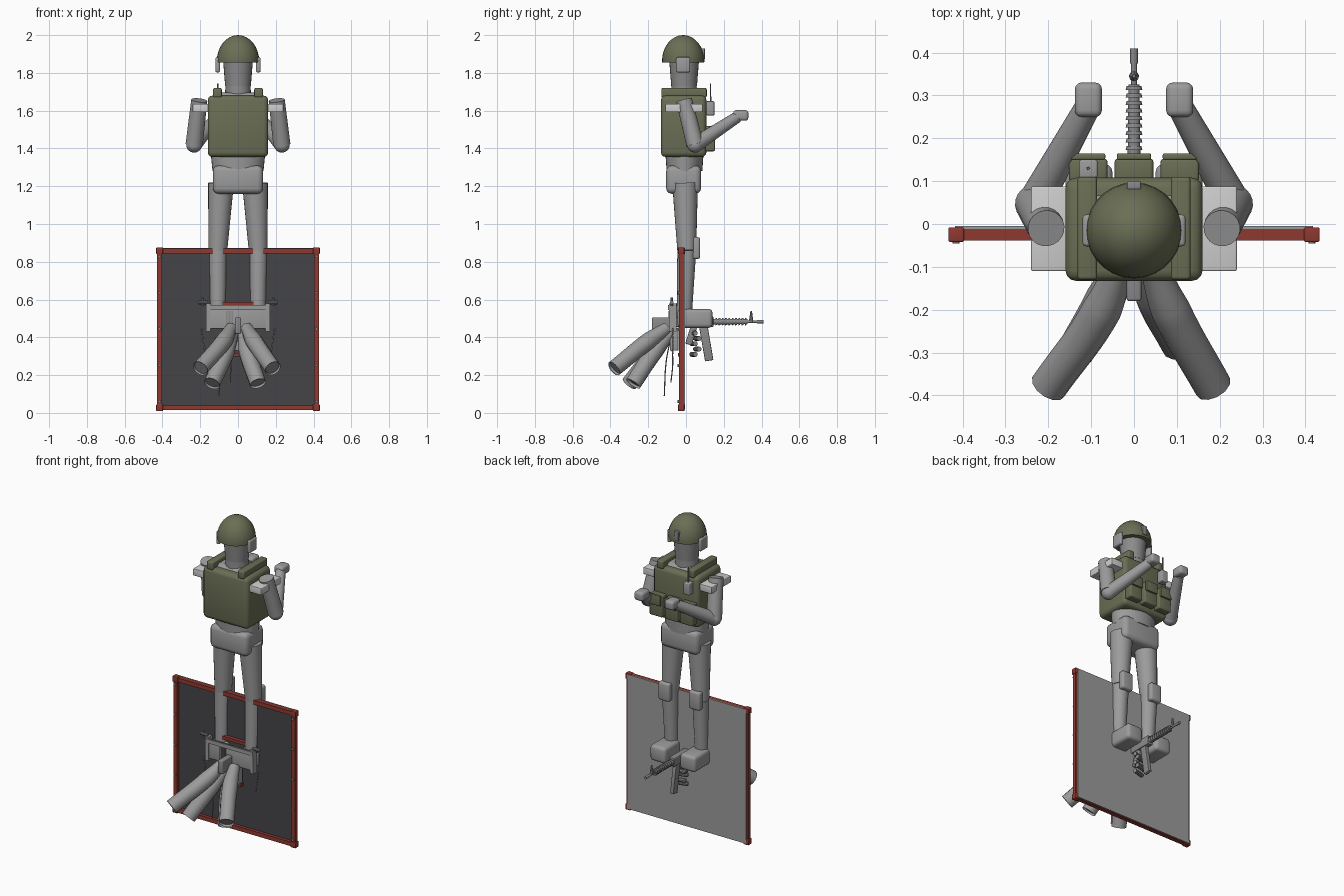
import bpy, bmesh, math
from mathutils import Vector

cube = bpy.data.objects.get("Cube")
if cube:
    bpy.data.objects.remove(cube, do_unlink=True)


def material(name, rgb):
    m = bpy.data.materials.new(name)
    m.use_nodes = True
    m.diffuse_color = (*rgb, 1)
    m.node_tree.nodes["Principled BSDF"].inputs["Base Color"].default_value = (*rgb, 1)
    return m


OLIVE = material("olive cloth", (0.145, 0.158, 0.09))
GREY = material("body grey", (0.33, 0.33, 0.33))
SKIN = material("head grey", (0.26, 0.26, 0.265))
PALE = material("pale pad", (0.62, 0.62, 0.62))
METAL = material("metal grey", (0.25, 0.25, 0.25))
DARK = material("dark panel", (0.06, 0.06, 0.065))
RED = material("red frame", (0.27, 0.04, 0.03))


def finish(name, bm, mat, smooth=True):
    me = bpy.data.meshes.new(name)
    bmesh.ops.recalc_face_normals(bm, faces=bm.faces)
    bm.to_mesh(me)
    bm.free()
    me.materials.append(mat)
    ob = bpy.data.objects.new(name, me)
    bpy.context.collection.objects.link(ob)
    if smooth:
        bpy.ops.object.select_all(action="DESELECT")
        ob.select_set(True)
        bpy.context.view_layer.objects.active = ob
        bpy.ops.object.shade_smooth_by_angle(angle=math.radians(35))
    return ob


def box(name, x, y, z, mat, bevel=0.0, tilt=0.0):
    """Box from (low, high) ranges, optionally rounded and pitched about x."""
    bm = bmesh.new()
    bmesh.ops.create_cube(bm, size=1)
    for v in bm.verts:
        v.co = Vector([v.co[i] * (r[1] - r[0]) for i, r in enumerate((x, y, z))])
    if bevel:
        bmesh.ops.bevel(bm, geom=bm.edges[:], offset=bevel, segments=3,
                        profile=0.5, affect="EDGES")
    ob = finish(name, bm, mat, bool(bevel))
    ob.location = [sum(r) / 2 for r in (x, y, z)]
    ob.rotation_euler.x = tilt
    return ob


def rod(name, a, b, r1, r2, mat, sides=20):
    """Tapered cylinder between two points."""
    a, b = Vector(a), Vector(b)
    bm = bmesh.new()
    bmesh.ops.create_cone(bm, cap_ends=True, segments=sides, radius1=r1,
                          radius2=r2, depth=(b - a).length)
    ob = finish(name, bm, mat)
    ob.location = (a + b) / 2
    ob.rotation_mode = "QUATERNION"
    ob.rotation_quaternion = (b - a).to_track_quat("Z", "Y")
    return ob


def ball(name, c, size, mat, cut=None):
    bm = bmesh.new()
    bmesh.ops.create_uvsphere(bm, u_segments=28, v_segments=16, radius=1)
    if cut is not None:
        bmesh.ops.bisect_plane(bm, geom=bm.verts[:] + bm.edges[:] + bm.faces[:],
                               plane_co=(0, 0, cut), plane_no=(0, 0, -1), clear_outer=True)
        bmesh.ops.holes_fill(bm, edges=[e for e in bm.edges if e.is_boundary])
    bmesh.ops.scale(bm, vec=size, verts=bm.verts)
    ob = finish(name, bm, mat)
    ob.location = c
    return ob


def hose(name, pts, radii, mat, caps=True):
    cu = bpy.data.curves.new(name, "CURVE")
    cu.dimensions = "3D"
    cu.bevel_depth = 1
    cu.bevel_resolution = 4
    cu.use_fill_caps = caps
    sp = cu.splines.new("BEZIER")
    sp.bezier_points.add(len(pts) - 1)
    for p, co, r in zip(sp.bezier_points, pts, radii):
        p.co, p.radius = co, r
        p.handle_left_type = p.handle_right_type = "AUTO"
    cu.materials.append(mat)
    ob = bpy.data.objects.new(name, cu)
    bpy.context.collection.objects.link(ob)
    return ob


# Head and helmet
rod("neck", (0, -0.01, 1.66), (0, -0.01, 1.76), 0.07, 0.065, SKIN, 28)
rod("head", (0, -0.01, 1.73), (0, -0.01, 1.88), 0.068, 0.08, SKIN, 28)
ball("helmet", (0, -0.015, 1.863), (0.112, 0.112, 0.137), OLIVE, -0.05)
box("helmet_mount", (-0.016, 0.016), (0.08, 0.1), (1.87, 1.93), METAL, 0.004)

# Torso and vest
box("upper_torso", (-0.12, 0.12), (-0.09, 0.07), (1.55, 1.695), GREY, 0.03)
box("vest", (-0.16, 0.16), (-0.133, 0.108), (1.355, 1.68), OLIVE, 0.025)
bm = bmesh.new()
bmesh.ops.create_cone(bm, cap_ends=True, segments=32, radius1=0.135, radius2=0.145, depth=0.1)
bmesh.ops.scale(bm, vec=(1, 0.7, 1), verts=bm.verts)
finish("waist", bm, GREY).location = (0, -0.008, 1.33)
box("pelvis", (-0.133, 0.133), (-0.105, 0.08), (1.16, 1.31), GREY, 0.03)

# Chest pouches and radio
for i, x in enumerate((-0.107, 0, 0.107)):
    box(f"pouch_{i}", (x - 0.045, x + 0.045), (0.1, 0.153), (1.385, 1.52), OLIVE, 0.008)
    box(f"pouch_flap_{i}", (x - 0.04, x + 0.04), (0.15, 0.165), (1.46, 1.525), OLIVE, 0.004)
box("radio", (-0.128, -0.085), (0.108, 0.15), (1.575, 1.65), GREY, 0.005)
rod("radio_antenna", (-0.107, 0.13, 1.64), (-0.107, 0.13, 1.745), 0.004, 0.003, METAL, 8)

# Mirrored body parts
for side, s in (("left", 1), ("right", -1)):
    def span(a, b):
        return tuple(sorted((a * s, b * s)))
    box(f"{side}_vest_strap", span(0.086, 0.132), (-0.13, 0.11), (1.67, 1.72), OLIVE, 0.008)
    box(f"{side}_ear_cup", span(0.095, 0.12), (-0.052, 0.022), (1.803, 1.883), GREY, 0.008)
    box(f"{side}_shoulder_pad", span(0.15, 0.24), (-0.11, 0.088), (1.592, 1.636), PALE, 0.004)
    shoulder, elbow, wrist = (0.205 * s, -0.01, 1.655), (0.232 * s, 0.048, 1.42), (0.11 * s, 0.27, 1.565)
    rod(f"{side}_upper_arm", shoulder, elbow, 0.043, 0.046, GREY)
    ball(f"{side}_elbow", elbow, (0.042, 0.042, 0.042), GREY)
    rod(f"{side}_forearm", elbow, wrist, 0.041, 0.03, GREY)
    box(f"{side}_hand", span(0.075, 0.138), (0.25, 0.33), (1.547, 1.603), GREY, 0.015)
    hip, knee, ankle = (0.09 * s, -0.005, 1.215), (0.107 * s, 0.004, 0.86), (0.106 * s, -0.01, 0.5)
    rod(f"{side}_thigh", hip, knee, 0.068, 0.05, GREY, 24)
    rod(f"{side}_shin", knee, ankle, 0.05, 0.04, GREY, 24)
    box(f"{side}_knee_pad", span(0.068, 0.146), (0.035, 0.075), (0.815, 0.93), GREY, 0.012)
    box(f"{side}_boot", span(0.05, 0.16), (-0.045, 0.14), (0.45, 0.55), GREY, 0.02)

# Framed panel
box("panel_back", (-0.418, 0.418), (-0.012, -0.005), (0.018, 0.872), GREY)
box("panel_front", (-0.41, 0.41), (-0.018, -0.012), (0.02, 0.87), DARK)
for name, z in (("bottom", 0.027), ("top", 0.858)):
    box(f"frame_{name}", (-0.42, 0.42), (-0.038, -0.012), (z - 0.013, z + 0.013), RED)
for side, s in (("left", 1), ("right", -1)):
    x = 0.415 * s
    box(f"frame_{side}", (x - 0.013, x + 0.013), (-0.038, -0.012), (0.02, 0.865), RED)
    for end, z in (("lower", 0.027), ("upper", 0.858)):
        box(f"frame_corner_{side}_{end}", (x - 0.018, x + 0.018), (-0.042, -0.008),
            (z - 0.018, z + 0.018), RED, 0.004)
    for i in range(5):
        z = 0.06 + i * 0.192
        rod(f"frame_bolt_{side}_{i}", (x, -0.046, z), (x, -0.03, z), 0.008, 0.008, METAL, 8)
for name, z, w in (("upper", 0.578, 0.088), ("lower", 0.308, 0.05)):
    box(f"inner_bar_{name}", (-w, w), (-0.042, -0.016), (z - 0.01, z + 0.01), RED)

# Equipment bracket on the front of the panel
box("bracket_plate", (-0.15, 0.16), (-0.085, -0.05), (0.445, 0.555), GREY, 0.004)
box("bracket_rail", (-0.165, 0.17), (-0.095, -0.085), (0.545, 0.57), GREY)
box("bracket_foot", (-0.06, 0.06), (-0.085, -0.04), (0.33, 0.45), GREY, 0.004)
for i in range(3):
    x = -0.06 + i * 0.015
    box(f"bracket_rib_{i}", (x - 0.004, x + 0.004), (-0.092, -0.08), (0.45, 0.54), METAL)
for side, s in (("left", 1), ("right", -1)):
    x = 0.158 * s
    box(f"bracket_post_{side}", (x - 0.012, x + 0.012), (-0.09, -0.05), (0.43, 0.58), GREY)
    rod(f"bracket_clamp_{side}", (x, -0.075, 0.585), (x + 0.05 * s, -0.075, 0.585), 0.01, 0.01, METAL, 10)
    rod(f"clamp_pin_{side}", (x + 0.028 * s, -0.075, 0.565), (x + 0.028 * s, -0.075, 0.61), 0.006, 0.006, METAL, 8)
    for i in range(7):
        z = 0.44 - i * 0.02
        ball(f"chain_link_{side}_{i}", (x + (0.035 - i * 0.003) * s, -0.07, z), (0.005, 0.005, 0.009), METAL)

# Thick hoses and thin cables
routes = (((-0.035, -0.1, 0.45), (-0.075, -0.2, 0.38), (-0.2, -0.38, 0.235)),
          ((-0.025, -0.08, 0.43), (-0.065, -0.17, 0.32), (-0.138, -0.3, 0.155)),
          ((0.03, -0.08, 0.43), (0.05, -0.17, 0.32), (0.106, -0.28, 0.155)),
          ((0.045, -0.1, 0.45), (0.085, -0.2, 0.38), (0.185, -0.38, 0.235)))
for i, (a, b, c) in enumerate(routes):
    hose(f"hose_{i}", (a, b, c), (0.032, 0.046, 0.044), GREY, False)
    d = (Vector(c) - Vector(b)).normalized()
    rod(f"hose_plug_{i}", Vector(c) - d * 0.03, Vector(c) - d * 0.012, 0.04, 0.04, METAL)
for i, (x, y, z) in enumerate(((-0.1, -0.115, 0.09), (-0.04, -0.08, 0.16))):
    hose(f"cable_{i}", ((x * 0.5, -0.08, 0.4), (x * 0.9, y + 0.01, 0.27), (x, y, z)),
         (0.003, 0.003, 0.003), METAL)

# Rifle passing through the panel
AXIS = 0.483
box("rifle_receiver", (-0.018, 0.018), (-0.06, 0.145), (0.455, 0.51), METAL, 0.004)
box("rifle_stock", (-0.017, 0.017), (-0.18, -0.06), (0.42, 0.505), METAL, 0.006)
rod("rifle_handguard", (0, 0.14, AXIS), (0, 0.325, AXIS), 0.015, 0.013, METAL)
for i in range(10):
    y = 0.155 + i * 0.0175
    rod(f"handguard_rib_{i}", (0, y, AXIS), (0, y + 0.009, AXIS), 0.02, 0.018, METAL, 14)
rod("rifle_barrel", (0, 0.32, AXIS), (0, 0.41, AXIS), 0.007, 0.007, METAL, 12)
rod("muzzle", (0, 0.375, AXIS), (0, 0.41, AXIS), 0.009, 0.009, METAL, 12)
rod("front_sight", (0, 0.345, AXIS), (0, 0.345, 0.54), 0.012, 0.004, METAL, 8)
box("rifle_magazine", (-0.012, 0.012), (0.085, 0.13), (0.275, 0.46), METAL, 0.004, 0.17)
box("rifle_grip", (-0.013, 0.013), (0.01, 0.045), (0.36, 0.46), METAL, 0.005, -0.3)

# Loose gear clipped beneath the rifle
for i in range(5):
    z = 0.31 + i * 0.028
    y = 0.03 + 0.02 * (i % 2)
    rod(f"clip_{i}", (-0.035, y, z), (0.035, y + 0.02, z), 0.013, 0.013, METAL, 10)
